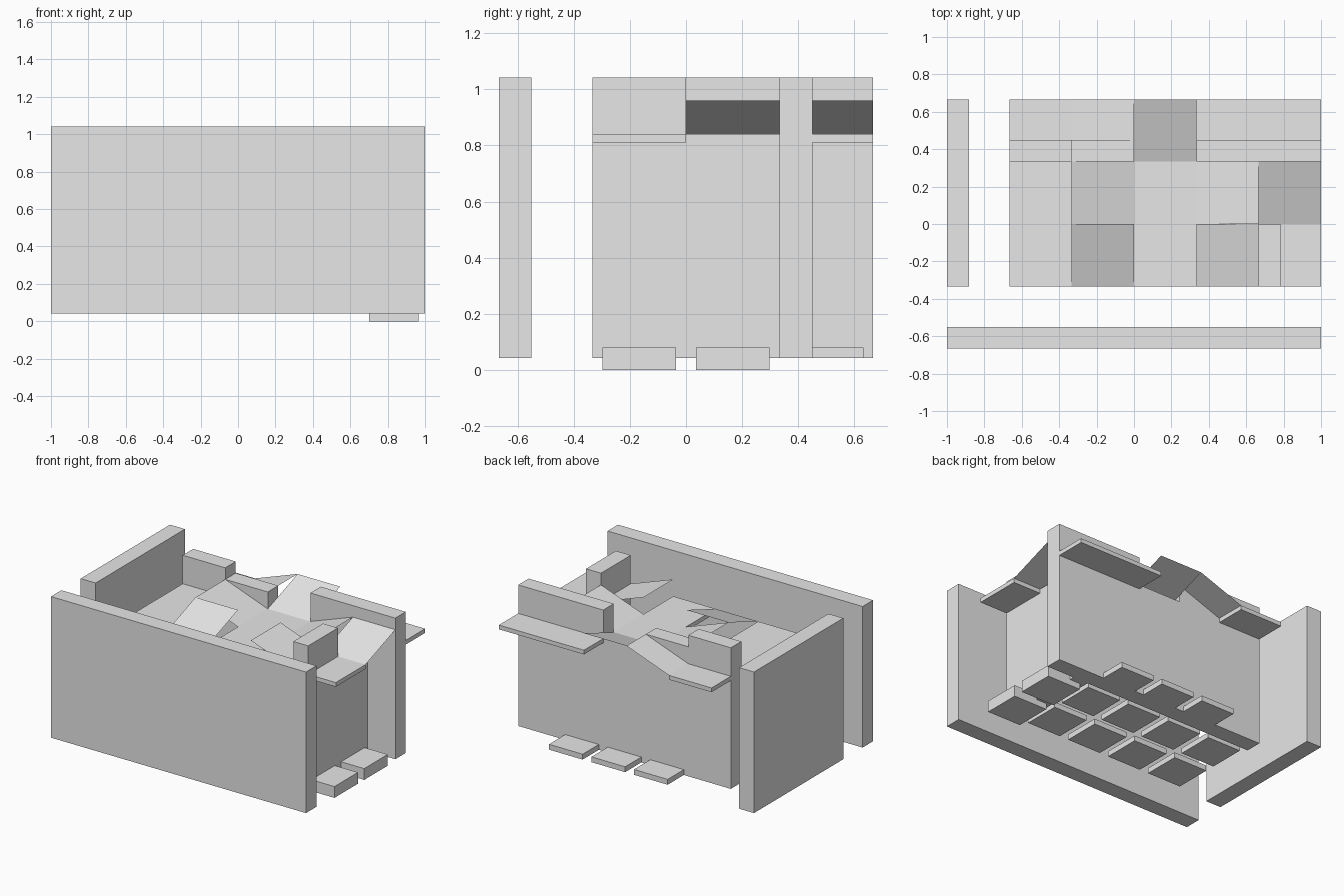
import bpy
import bmesh

cube = bpy.data.objects.get("Cube")
if cube:
    bpy.data.objects.remove(cube, do_unlink=True)

TILE = 1 / 3
LEFT, FRONT = -2 * TILE, -TILE      # corner of the tile grid
BASE, TOP = 0.042, 1.042            # wall bottom and top
FLOOR, HIGH = 0.84, 0.96            # floor level and raised ramp edge
THICK = 0.117                       # wall thickness

grey = bpy.data.materials.new("light grey")
grey.use_nodes = True
colour = (0.8, 0.8, 0.8, 1)
grey.diffuse_color = colour
grey.node_tree.nodes["Principled BSDF"].inputs["Base Color"].default_value = colour


def finish(name, bm):
    mesh = bpy.data.meshes.new(name)
    bm.to_mesh(mesh)
    bm.free()
    mesh.materials.append(grey)
    obj = bpy.data.objects.new(name, mesh)
    bpy.context.collection.objects.link(obj)
    return obj


def box(name, x, y, z):
    bm = bmesh.new()
    bmesh.ops.create_cube(bm, size=1)
    for v in bm.verts:
        for axis, (low, high) in enumerate((x, y, z)):
            v.co[axis] = high if v.co[axis] > 0 else low
    return finish(name, bm)


def tile_span(col, row, inset=0):
    x, y = LEFT + col * TILE, FRONT + row * TILE
    return (x + inset, x + TILE - inset), (y + inset, y + TILE - inset)


def ramp(name, col, row, rise):
    """Thin sloping tile, raised along the edge facing the rise direction."""
    (x0, x1), (y0, y1) = tile_span(col, row)
    raised = {"+x": lambda x, y: x == x1,
              "-x": lambda x, y: x == x0,
              "+y": lambda x, y: y == y1}[rise]
    bm = bmesh.new()
    corners = [(x0, y0), (x1, y0), (x1, y1), (x0, y1)]
    bm.faces.new([bm.verts.new((x, y, HIGH if raised(x, y) else FLOOR))
                  for x, y in corners])
    return finish(name, bm)


# Detached outer walls
box("front_wall", (-1, 1), (-2 * TILE, -2 * TILE + THICK), (BASE, TOP))
box("left_end_wall", (-1, -1 + THICK), (-TILE, 2 * TILE), (BASE, TOP))

# Back wall, one section per column, notched where the ramps pass
back = (TILE, TILE + THICK)
for col, top in enumerate((TOP, HIGH, FLOOR, TOP, TOP)):
    box("back_wall_section", tile_span(col, 2)[0], back, (BASE, top))

# Side wall with a raised front half
side = (2 * TILE, 2 * TILE + THICK)
for row, top in enumerate((TOP, FLOOR)):
    box("side_wall_section", side, tile_span(4, row)[1], (BASE, top))

# Flat floor tiles
for col, row in ((0, 0), (0, 1), (0, 2), (2, 0), (2, 1), (3, 2), (4, 0), (4, 2)):
    x, y = tile_span(col, row)
    box("floor_tile", x, y, (0.81, FLOOR))

# Sloping tiles
for col, row, rise in ((1, 0, "+y"), (1, 1, "-x"), (1, 2, "+x"), (2, 2, "+y"),
                       (3, 0, "-x"), (3, 1, "+x"), (4, 1, "+y")):
    ramp("ramp_tile", col, row, rise)

# Low pads under the grid, the outer column reaching the ground
for col in range(5):
    for row in range(3):
        if row == 2 and col in (0, 4):
            continue
        x, y = tile_span(col, row, 0.035)
        box("base_pad", x, y, (0 if col == 4 else BASE, 0.08))
